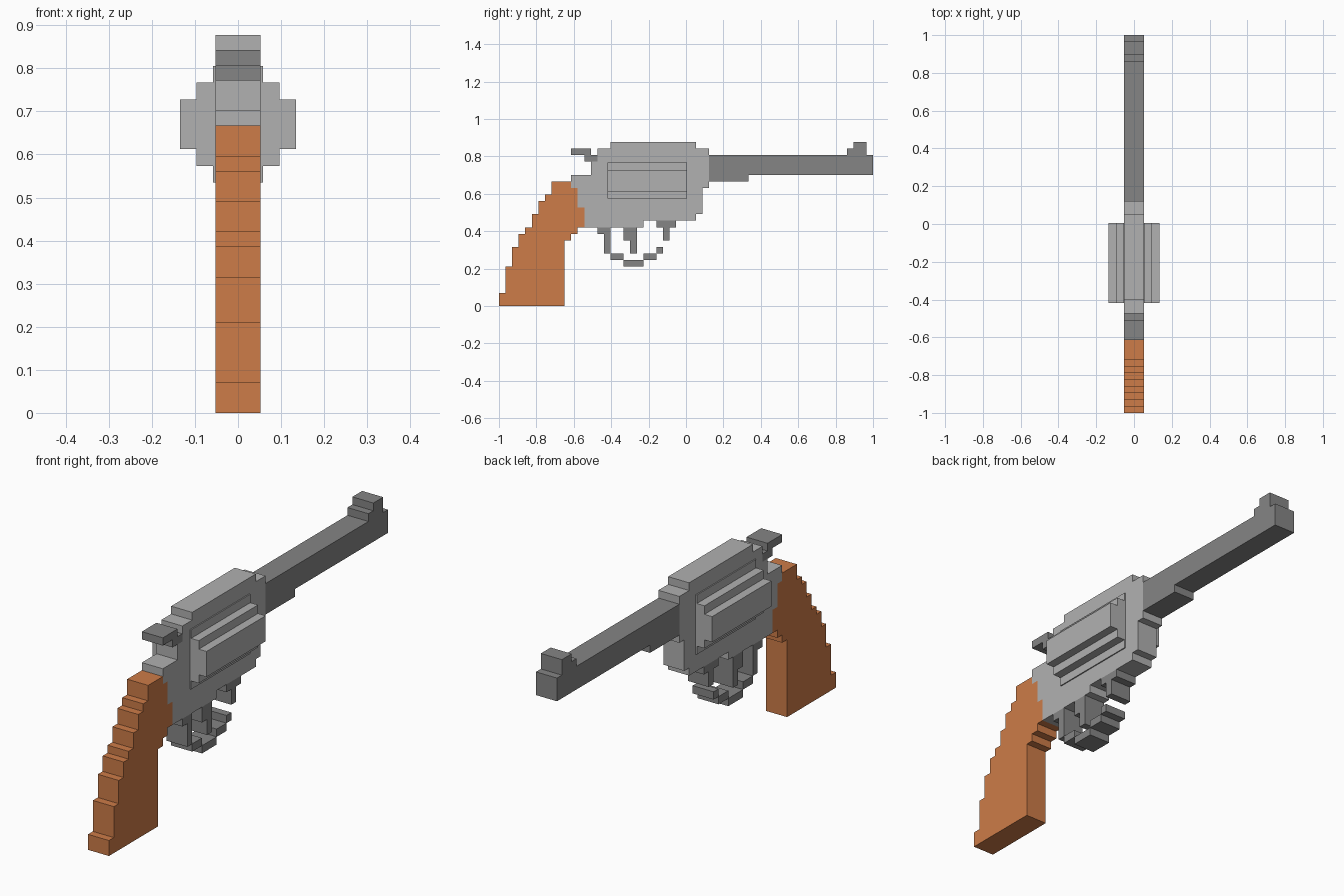
import bpy, bmesh
from mathutils import Vector

if "Cube" in bpy.data.objects:
    bpy.data.objects.remove(bpy.data.objects["Cube"])

V = 2 / 57          # voxel size of the body
C = V * 1.1         # voxel size of the slightly larger drum


def material(name, rgb):
    m = bpy.data.materials.new(name)
    m.diffuse_color = (*rgb, 1)
    m.use_nodes = True
    m.node_tree.nodes["Principled BSDF"].inputs["Base Color"].default_value = m.diffuse_color
    return m


wood = material("wood", (0.61, 0.20, 0.065))
dark = material("dark_steel", (0.235, 0.235, 0.235))
light = material("light_steel", (0.44, 0.44, 0.44))


def staircase(s):
    """Corners of a stepped outline: steps alternate horizontal, vertical."""
    pts = []
    for k in range(0, len(s), 2):
        pts += [(s[k], s[k + 1]), (s[(k + 2) % len(s)], s[k + 1])]
    return pts


def extrude_outline(name, points, depth, mat):
    bm = bmesh.new()
    face = bm.faces.new([bm.verts.new(p) for p in points])
    ext = bmesh.ops.extrude_face_region(bm, geom=[face])
    verts = [g for g in ext["geom"] if isinstance(g, bmesh.types.BMVert)]
    bmesh.ops.translate(bm, verts=verts, vec=Vector(depth))
    bmesh.ops.recalc_face_normals(bm, faces=bm.faces)
    mesh = bpy.data.meshes.new(name)
    bm.to_mesh(mesh)
    bm.free()
    mesh.materials.append(mat)
    bpy.context.collection.objects.link(bpy.data.objects.new(name, mesh))


def slab(name, steps, mat):
    """Side profile, three voxels thick."""
    pts = [(-1.5 * V, -1 + y * V, z * V) for y, z in staircase(steps)]
    extrude_outline(name, pts, (3 * V, 0, 0), mat)


# Handle
slab("grip", [0, 0, 10, 10, 11, 11, 12, 12, 13, 15, 12, 18, 11, 19, 8, 17, 7, 16,
              6, 14, 5, 12, 4, 11, 3, 9, 2, 6, 1, 2], wood)
# Body
slab("frame", [13, 12, 22, 13, 30, 14, 31, 18, 32, 24, 30, 25, 17, 24, 15, 22,
               14, 20, 11, 18, 12, 15], light)
# Barrel with under-lug and front sight
slab("barrel", [32, 19, 38, 20, 57, 23, 56, 25, 54, 24, 53, 23], dark)
# Hammer and trigger
slab("hammer", [11, 23, 13, 22, 15, 23, 14, 24], dark)
slab("trigger", [19, 10, 20, 8, 21, 12], dark)
# Trigger guard: two posts and a stepped bow
slab("guard_rear", [15, 11, 16, 8, 17, 12], dark)
slab("guard_front", [24, 12, 25, 10, 26, 12, 27, 13], dark)
for i, (y0, y1, z) in enumerate([(17, 19, 7), (19, 22, 6), (22, 24, 7), (24, 25, 8)]):
    slab(f"guard_bow_{i + 1}", [y0, z, y1, z + 1], dark)

# Drum: stepped round section running along y
section = staircase([-1.5, -3.5, 1.5, -2.5, 2.5, -1.5, 3.5, 1.5, 2.5, 2.5,
                     1.5, 3.5, -1.5, 2.5, -2.5, 1.5, -3.5, -1.5, -2.5, -2.5])
extrude_outline("drum", [(x * C, -0.419, 0.67 + z * C) for x, z in section],
                (0, 11 * C, 0), light)
